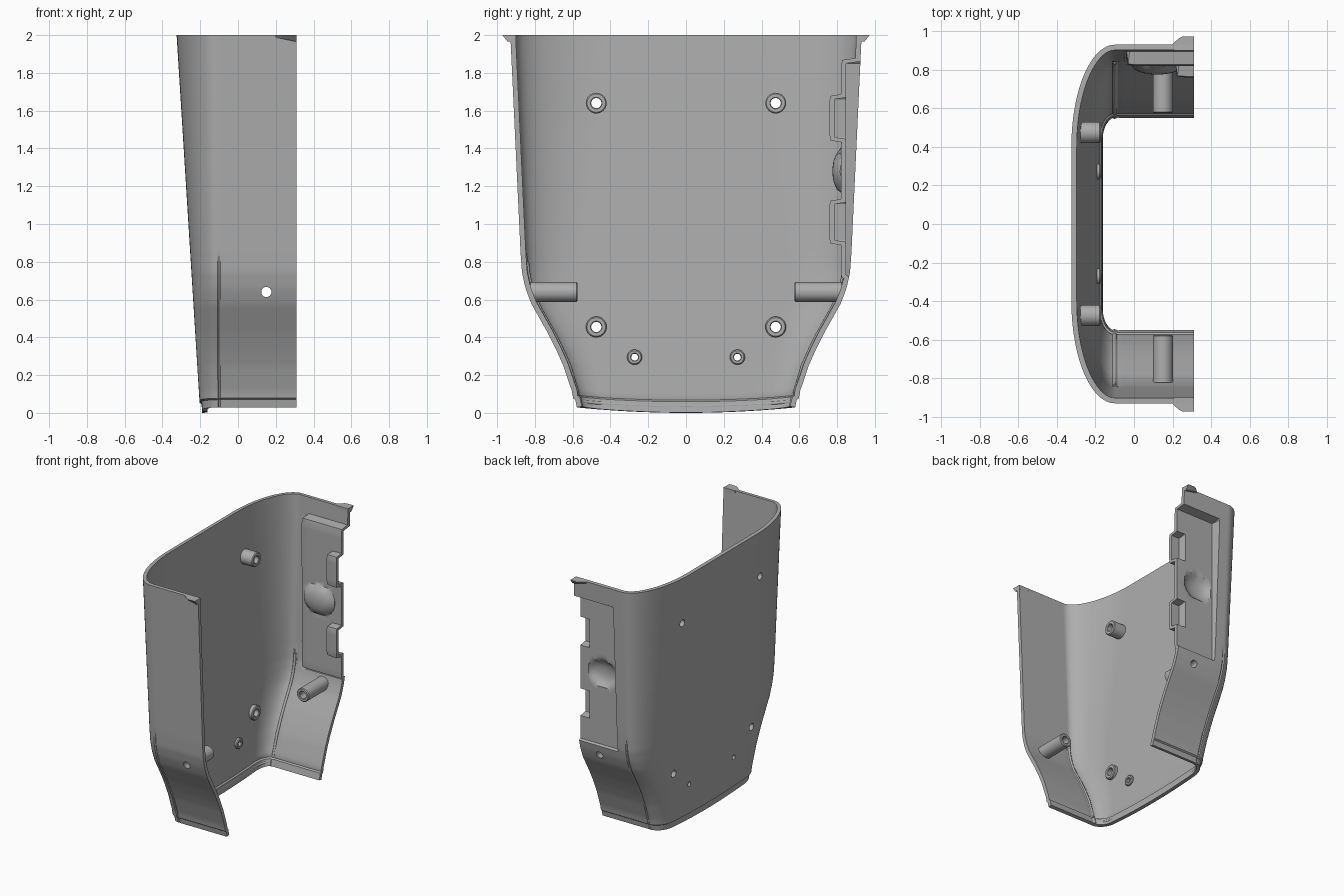
import bpy, bmesh, math
from mathutils import Vector, Matrix

if "Cube" in bpy.data.objects:
    bpy.data.objects.remove(bpy.data.objects["Cube"])

grey = bpy.data.materials.new("plain grey")
grey.use_nodes = True
GREY = (0.42, 0.42, 0.42, 1)
grey.diffuse_color = GREY
grey.node_tree.nodes["Principled BSDF"].inputs["Base Color"].default_value = GREY

OPEN_X, CREASE_X, WALL = 0.31, -0.1, 0.028


def lerp_table(z, table):
    for (z0, v0), (z1, v1) in zip(table, table[1:]):
        if z <= z1:
            return v0 + (v1 - v0) * (z - z0) / (z1 - z0)
    return table[-1][1]


def half_width(z):
    return lerp_table(z, [(0, .588), (.1, .605), (.25, .65), (.33, .685), (.42, .73), (.5, .775),
                          (.58, .82), (.66, .85), (.74, .868), (.85, .876), (2, .93)])


def back_x(z):
    return -0.2 - 0.0625 * z


def corner_depth(z):
    return lerp_table(z, [(0, .14), (.3, .19), (.7, .31), (2, .53)])


def add_object(name, bm, angle=30):
    mesh = bpy.data.meshes.new(name)
    bm.to_mesh(mesh)
    bm.free()
    obj = bpy.data.objects.new(name, mesh)
    bpy.context.collection.objects.link(obj)
    mesh.materials.append(grey)
    finish(obj, angle)
    return obj


def finish(obj, angle=30):
    bpy.ops.object.select_all(action='DESELECT')
    obj.select_set(True)
    bpy.context.view_layer.objects.active = obj
    bpy.ops.object.shade_smooth_by_angle(angle=math.radians(angle))


# Cross-section of the right half, from the open edge round to the middle of the back
side_xs = [OPEN_X, .275, .241, .234] + [.22 - .02 * i for i in range(12)] + [-.015, -.023, -.05, -.075, -.092]


def half_section(z, inset=0):
    w, b, d = half_width(z) - inset, back_x(z) + inset, corner_depth(z)
    pts = [(x, w) for x in side_xs]
    pts.append((CREASE_X, w - (0.006 if z < .84 else 0)))
    for i in range(1, 25):
        a = math.pi / 2 * i / 24
        pts.append((CREASE_X + (b - CREASE_X) * math.sin(a), w - d + d * math.cos(a)))
    pts += [(b, (w - d) * (1 - i / 6)) for i in range(1, 7)]
    return pts


# Recessed side panel with two edge pockets and a thumb dimple, only on the left side
def panel_y(x, z, y):
    if x < -.018 or not .725 < z < 1.855:
        return y
    depth = .848
    if x > .237 and (.91 < z < 1.11 or 1.455 < z < 1.665):
        depth = .787
    r2 = ((x - .12) / .12) ** 2 + ((z - 1.28) / .1) ** 2
    if r2 < 1:
        depth -= .045 * math.sqrt(1 - r2)
    return min(y, depth)


# Shell skin
steps = [.725, .91, 1.11, 1.455, 1.665, 1.855]
rows = {0, .046, .054, 2}
rows |= {round(s + o, 4) for s in steps for o in (-.005, .005)}
rows |= {k / 40 for k in range(3, 80) if all(abs(k / 40 - s) > .009 for s in steps)}
bm = bmesh.new()
grid = []
for z in sorted(rows):
    half = half_section(z, .01 if z < .05 else 0)
    section = [(x, -y) for x, y in half] + [(x, panel_y(x, z, y)) for x, y in reversed(half[:-1])]
    w = half_width(z)
    row = []
    for x, y in section:
        lift = .03 * min(1, abs(y) / w) ** 2 * max(0, 1 - z / .25)
        row.append(bm.verts.new((x, y, z + lift)))
    grid.append(row)
for low, high in zip(grid, grid[1:]):
    for i in range(len(low) - 1):
        bm.faces.new((low[i], high[i], high[i + 1], low[i + 1]))
shell = add_object("shell", bm)
solid = shell.modifiers.new("wall", 'SOLIDIFY')
solid.thickness, solid.offset = WALL, -1
bpy.ops.object.modifier_apply(modifier=solid.name)

# Screw positions: start point, direction, length, outer radius, bore radius
screws = []
for s in (-1, 1):
    for name, y, z, r, bore in (("upper_post", .475, 1.64, .055, .027), ("lower_post", .475, .455, .055, .027),
                                ("small_post", .272, .295, .04, .018)):
        d = corner_depth(z)
        t = max(0, (y - half_width(z) + d) / d)
        x = CREASE_X + (back_x(z) - CREASE_X) * math.sqrt(1 - t * t) + .014
        screws.append((name, Vector((x, s * y, z)), Vector((1, 0, 0)), -.172 - x, r, bore))
    y = half_width(.64) - .02
    screws.append(("side_post", Vector((.15, s * y, .64)), Vector((0, -s, 0)), y - .575, .052, .027))

# Bore the screw holes through the wall
bm = bmesh.new()
for name, start, axis, length, r, bore in screws:
    turn = axis.to_track_quat('Z', 'Y').to_matrix().to_4x4()
    bmesh.ops.create_cone(bm, cap_ends=True, segments=24, radius1=bore, radius2=bore, depth=.2,
                          matrix=Matrix.Translation(start) @ turn)
cutter = add_object("hole_cutter", bm)
cutter.hide_render = True
bpy.context.view_layer.objects.active = shell
cut = shell.modifiers.new("holes", 'BOOLEAN')
cut.operation, cut.object, cut.solver = 'DIFFERENCE', cutter, 'EXACT'
bpy.ops.object.modifier_apply(modifier=cut.name)
bpy.data.objects.remove(cutter)
finish(shell)

# Hollow screw posts, turned from a small profile
for name, start, axis, length, r, bore in screws:
    bm = bmesh.new()
    profile = [(bore, 0), (r, 0), (r, length - .006), (r - .006, length), (bore + .004, length), (bore, length - .004)]
    rings = [[bm.verts.new((p * math.cos(a * math.tau / 32), p * math.sin(a * math.tau / 32), h))
              for a in range(32)] for p, h in profile]
    for a, b in zip(rings, rings[1:] + rings[:1]):
        for i in range(32):
            j = (i + 1) % 32
            bm.faces.new((a[i], a[j], b[j], b[i]))
    bmesh.ops.recalc_face_normals(bm, faces=bm.faces)
    turn = axis.to_track_quat('Z', 'Y').to_matrix().to_4x4()
    bm.transform(Matrix.Translation(start) @ turn)
    add_object(name, bm)


# Round beads: bottom rail and the ribs behind the creases
def bead(name, pts, radius):
    curve = bpy.data.curves.new(name, 'CURVE')
    curve.dimensions, curve.bevel_depth, curve.bevel_resolution = '3D', radius, 2
    curve.use_fill_caps = True
    spline = curve.splines.new('POLY')
    spline.points.add(len(pts) - 1)
    for p, co in zip(spline.points, pts):
        p.co = (*co, 1)
    curve.materials.append(grey)
    bpy.context.collection.objects.link(bpy.data.objects.new(name, curve))


half = half_section(.05, WALL)
path = [(x, -y) for x, y in half] + [(x, y) for x, y in reversed(half[:-1])]
bead("bottom_rail", [(x, y, .035 + .025 * min(1, abs(y) / .57) ** 2) for x, y in path], .011)
for s in (-1, 1):
    bead("crease_rib", [(CREASE_X, s * (half_width(z / 20) - WALL - .004), z / 20) for z in range(2, 17)], .01)

# Wedge clips at the top of the open edges
for s in (-1, 1):
    bm = bmesh.new()
    outline = [(.19, .925), (.235, .965), (.25, .972), (OPEN_X, .972), (OPEN_X, .9), (.21, .9)]
    top = [bm.verts.new((x, s * y, 2)) for x, y in outline]
    low = [bm.verts.new((x, s * min(y, .945), 1.99 - .025 * (x - .19) / .12)) for x, y in outline]
    bm.faces.new(top)
    bm.faces.new(low[::-1])
    for i in range(len(top)):
        j = (i + 1) % len(top)
        bm.faces.new((top[i], low[i], low[j], top[j]))
    bmesh.ops.recalc_face_normals(bm, faces=bm.faces)
    add_object("edge_clip", bm)
